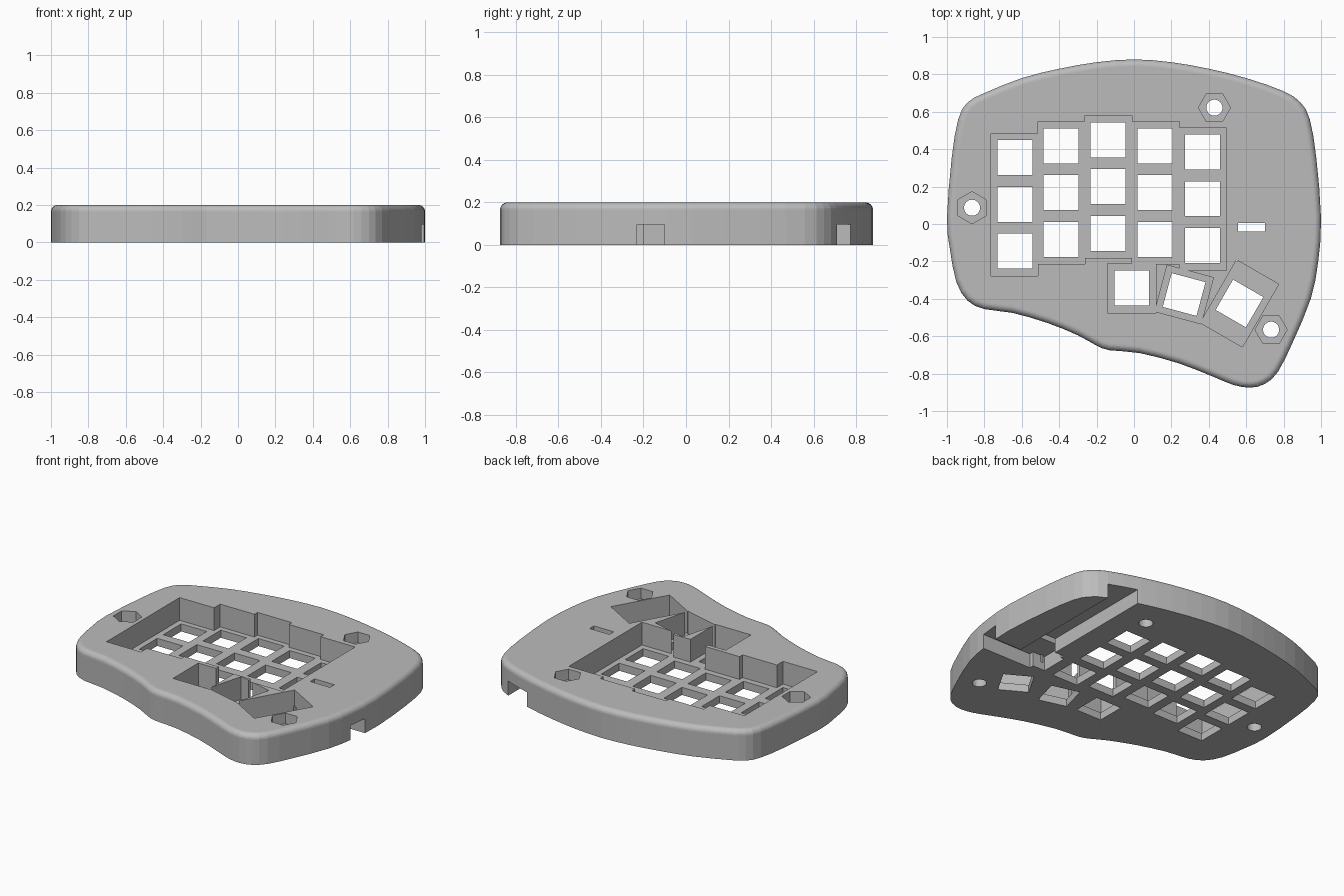
import bpy, bmesh, math
from mathutils import Vector, Matrix

cube = bpy.data.objects.get("Cube")
if cube:
    bpy.data.objects.remove(cube, do_unlink=True)

grey = bpy.data.materials.new("plain grey")
grey.use_nodes = True
grey.diffuse_color = (0.5, 0.5, 0.5, 1)
bsdf = next(n for n in grey.node_tree.nodes if n.type == 'BSDF_PRINCIPLED')
bsdf.inputs["Base Color"].default_value = (0.5, 0.5, 0.5, 1)
bsdf.inputs["Roughness"].default_value = 0.7

HEIGHT, FLOOR, CAVITY, OVER = 0.2, 0.05, 0.095, 0.3


def prism(bm, points, low, high):
    """Extrude a closed plan outline between two heights."""
    base = bm.faces.new([bm.verts.new((p[0], p[1], low)) for p in points])
    grown = bmesh.ops.extrude_face_region(bm, geom=[base])["geom"]
    top = [v for v in grown if isinstance(v, bmesh.types.BMVert)]
    bmesh.ops.translate(bm, verts=top, vec=(0, 0, high - low))
    bmesh.ops.recalc_face_normals(bm, faces=bm.faces)


def rect(cx, cy, w, h, degrees=0):
    turn = Matrix.Rotation(math.radians(degrees), 2)
    return [turn @ Vector((sx * w / 2, sy * h / 2)) + Vector((cx, cy))
            for sx, sy in ((-1, -1), (1, -1), (1, 1), (-1, 1))]


def span(x0, x1, y0, y1):
    return rect((x0 + x1) / 2, (y0 + y1) / 2, x1 - x0, y1 - y0)


def polygon(cx, cy, radius, sides, start=0):
    return [(cx + radius * math.cos(start + math.tau * i / sides),
             cy + radius * math.sin(start + math.tau * i / sides)) for i in range(sides)]


def make_object(name, bm):
    mesh = bpy.data.meshes.new(name)
    bm.to_mesh(mesh)
    bm.free()
    mesh.materials.append(grey)
    obj = bpy.data.objects.new(name, mesh)
    bpy.context.collection.objects.link(obj)
    return obj


def cut(body, outlines, low, high):
    """Subtract a set of separate prisms from the body."""
    bm = bmesh.new()
    for outline in outlines:
        prism(bm, outline, low, high)
    cutter = make_object("cutter", bm)
    cutter.hide_render = True
    mod = body.modifiers.new("cut", 'BOOLEAN')
    mod.operation, mod.solver, mod.object = 'DIFFERENCE', 'EXACT', cutter
    bpy.context.view_layer.objects.active = body
    bpy.ops.object.modifier_apply(modifier=mod.name)
    bpy.data.objects.remove(cutter, do_unlink=True)


def smooth_loop(points):
    """Add a rounded midpoint between each pair of outline points."""
    pts, out = [Vector(p) for p in points], []
    for i, p in enumerate(pts):
        a, b, c = pts[i - 1], pts[(i + 1) % len(pts)], pts[(i + 2) % len(pts)]
        out += [p, (9 * (p + b) - a - c) / 16]
    return out


# Case body: curved plan outline with a rounded top rim
OUTLINE = [(0, .88), (.2, .865), (.4, .83), (.6, .78), (.8, .71), (.89, .65), (.94, .56),
           (.975, .35), (1, .03), (.985, -.2), (.945, -.4), (.85, -.63), (.77, -.79),
           (.7, -.855), (.62, -.875), (.53, -.86), (.42, -.815), (.24, -.745), (.03, -.69),
           (-.13, -.675), (-.2, -.65), (-.3, -.595), (-.46, -.53), (-.65, -.475),
           (-.8, -.455), (-.89, -.41), (-.95, -.31), (-.985, -.13), (-1, .03),
           (-.975, .35), (-.94, .56), (-.89, .65), (-.8, .7), (-.6, .78), (-.4, .83),
           (-.2, .865)]
bm = bmesh.new()
prism(bm, smooth_loop(OUTLINE), 0, HEIGHT)
rim = [e for e in bm.edges if all(v.co.z > HEIGHT - 0.001 for v in e.verts)]
bmesh.ops.bevel(bm, geom=rim, offset=0.035, segments=6, profile=0.5, affect='EDGES')
case = make_object("keyboard_case", bm)

# Stepped pocket around the five staggered key columns
PITCH, KEY = 0.25, 0.187
column_x = [-.635, -.39, -.138, .112, .365]
column_y = [.105, .168, .2, .168, .135]
bounds = [-.765, -.513, -.263, -.012, .243, .495]
upper, lower = [], []
for i, cy in enumerate(column_y):
    for x in bounds[i:i + 2]:
        upper.append((x, cy + 0.379))
        lower.append((x, cy - 0.383))
cut(case, [lower + upper[::-1]], FLOOR, OVER)

# Thumb key pockets, fanned outwards
thumbs = [(-.012, -.343, .264, 0), (.268, -.377, .256, -15), (.564, -.425, .388, -30)]
for cx, cy, length, angle in thumbs:
    cut(case, [rect(cx, cy, min(length, .26), length, angle)], FLOOR, OVER)

# Square switch holes through the plate
holes = [rect(x, y + row * PITCH, KEY, KEY)
         for x, y in zip(column_x, column_y) for row in (-1, 0, 1)]
holes += [rect(cx, cy, KEY, KEY, angle) for cx, cy, _, angle in thumbs]
cut(case, holes, -0.1, OVER)

# Hexagonal nut recesses with round screw holes
nuts = [(-.866, .087, math.pi / 6), (.43, .622, 0), (.733, -.565, 0)]
cut(case, [polygon(x, y, .086, 6, a) for x, y, a in nuts], 0.13, OVER)
cut(case, [polygon(x, y, .043, 32) for x, y, _ in nuts], -0.1, OVER)

# Underside electronics channel, open at the back and at the left side
channel = [(.53, -.2), (.62, -.2), (.62, -.23), (1.2, -.23), (1.2, -.1), (.8, -.1),
           (.8, 1), (.62, 1), (.62, -.02), (.53, -.02)]
cut(case, [channel], -0.1, CAVITY)

# Narrow cable slot through the top
cut(case, [span(.555, .7, -.04, .005)], -0.05, OVER)

for face in case.data.polygons:
    face.use_smooth = False
